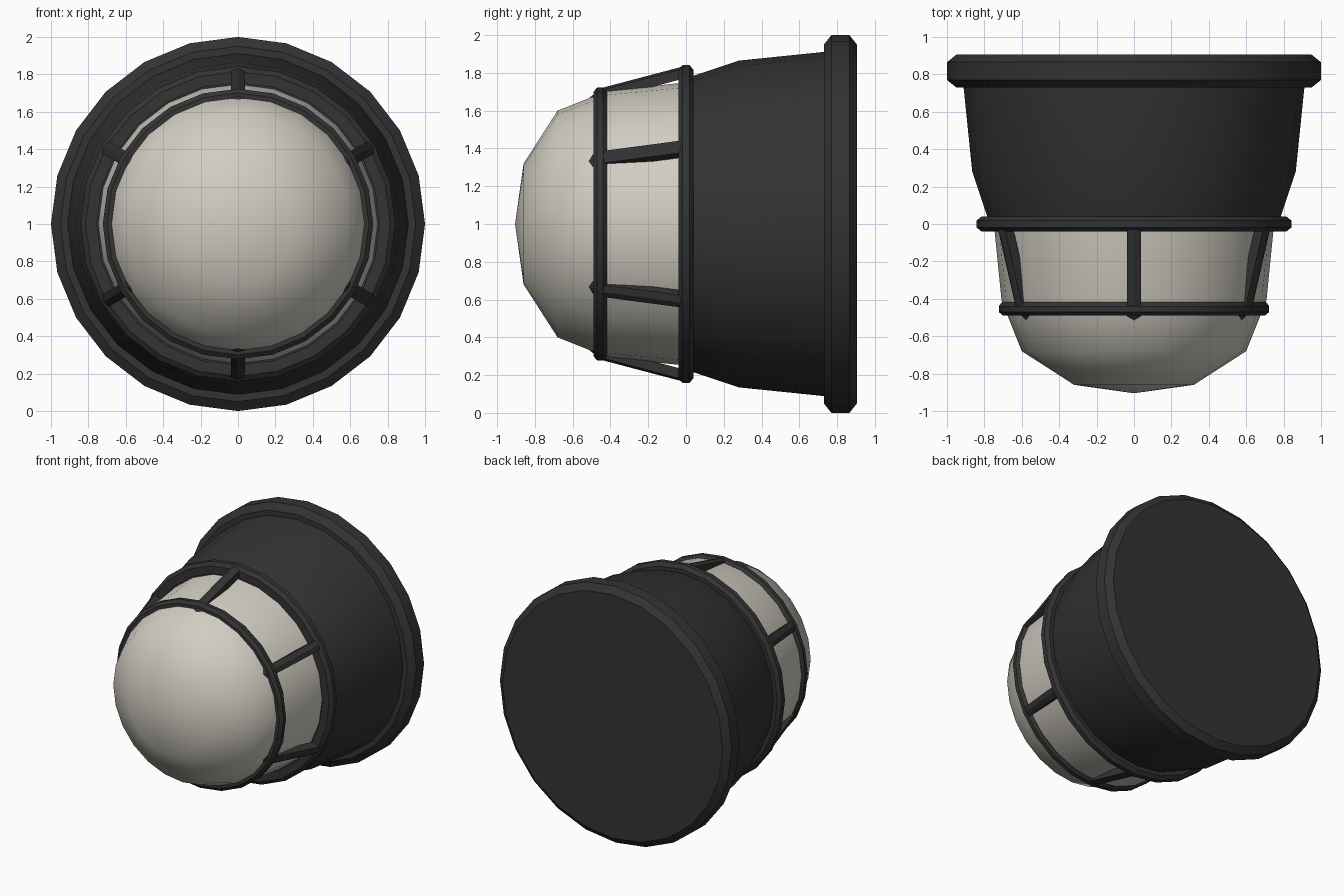
import bpy, bmesh, math
from mathutils import Matrix, Vector

if "Cube" in bpy.data.objects:
    bpy.data.objects.remove(bpy.data.objects["Cube"], do_unlink=True)

SIDES = 24
CENTRE = Vector((0, 0, 1))


def material(name, colour):
    m = bpy.data.materials.new(name)
    m.use_nodes = True
    m.diffuse_color = colour
    m.node_tree.nodes["Principled BSDF"].inputs["Base Color"].default_value = colour
    return m


dark = material("dark housing", (0.033, 0.033, 0.033, 1))
cream = material("cream lens", (0.64, 0.61, 0.54, 1))


def finish(name, bm, mat, angle):
    bmesh.ops.recalc_face_normals(bm, faces=bm.faces)
    mesh = bpy.data.meshes.new(name)
    bm.to_mesh(mesh)
    bm.free()
    mesh.materials.append(mat)
    ob = bpy.data.objects.new(name, mesh)
    ob.location = CENTRE
    bpy.context.collection.objects.link(ob)
    bpy.ops.object.select_all(action="DESELECT")
    ob.select_set(True)
    bpy.context.view_layer.objects.active = ob
    if angle:
        bpy.ops.object.shade_smooth_by_angle(angle=math.radians(angle))
    return ob


def lathe(name, profile, mat, angle=30, closed=False):
    """Spin (radius, y) points about the y axis."""
    bm = bmesh.new()
    verts = [bm.verts.new((0, y, r)) for r, y in profile]
    edges = [bm.edges.new(pair) for pair in zip(verts, verts[1:])]
    if closed:
        edges.append(bm.edges.new((verts[-1], verts[0])))
    bmesh.ops.spin(bm, geom=verts + edges, cent=(0, 0, 0), axis=(0, 1, 0),
                   angle=math.tau, steps=SIDES)
    bmesh.ops.remove_doubles(bm, verts=bm.verts, dist=0.0005)
    return finish(name, bm, mat, angle)


# Housing and rear flange
lathe("housing", [(0.74, -0.03), (0.765, -0.03), (0.785, 0.04), (0.865, 0.28),
                  (0.912, 0.74)], dark)
lathe("rear_flange", [(0, 0.73), (0.95, 0.73), (1, 0.77), (1, 0.865),
                      (0.95, 0.905), (0, 0.905)], dark)

# Rounded lens
lathe("lens", [(0.755, 0.02), (0.745, -0.04), (0.708, -0.41), (0.6, -0.68),
               (0.32, -0.86), (0, -0.905)], cream, 60)

# Guard rings with chamfered outer edges
lathe("rear_guard_ring", [(0.755, -0.04), (0.815, -0.04), (0.842, -0.018),
                          (0.842, 0.018), (0.815, 0.04), (0.755, 0.04)], dark, 30, True)
lathe("front_guard_ring", [(0.665, -0.49), (0.7, -0.49), (0.723, -0.47),
                           (0.723, -0.44), (0.706, -0.418), (0.665, -0.418)], dark, 30, True)


# Ridged guard bars
def guard_bar(name, turn):
    path = [(0.838, 0), (0.722, -0.44), (0.655, -0.53)]
    section = [(0, 0), (0.037, -0.012), (0.037, -0.065), (-0.037, -0.065), (-0.037, -0.012)]
    bm = bmesh.new()
    loops = [[bm.verts.new((x, y, r + d)) for x, d in section] for r, y in path]
    for a, b in zip(loops, loops[1:]):
        for i in range(len(section)):
            j = (i + 1) % len(section)
            bm.faces.new((a[i], a[j], b[j], b[i]))
    bm.faces.new(loops[0])
    bm.faces.new(loops[-1])
    bm.transform(Matrix.Rotation(turn, 4, "Y"))
    finish(name, bm, dark, 0)


for k in range(6):
    guard_bar(f"guard_bar_{k + 1}", k * math.tau / 6)
